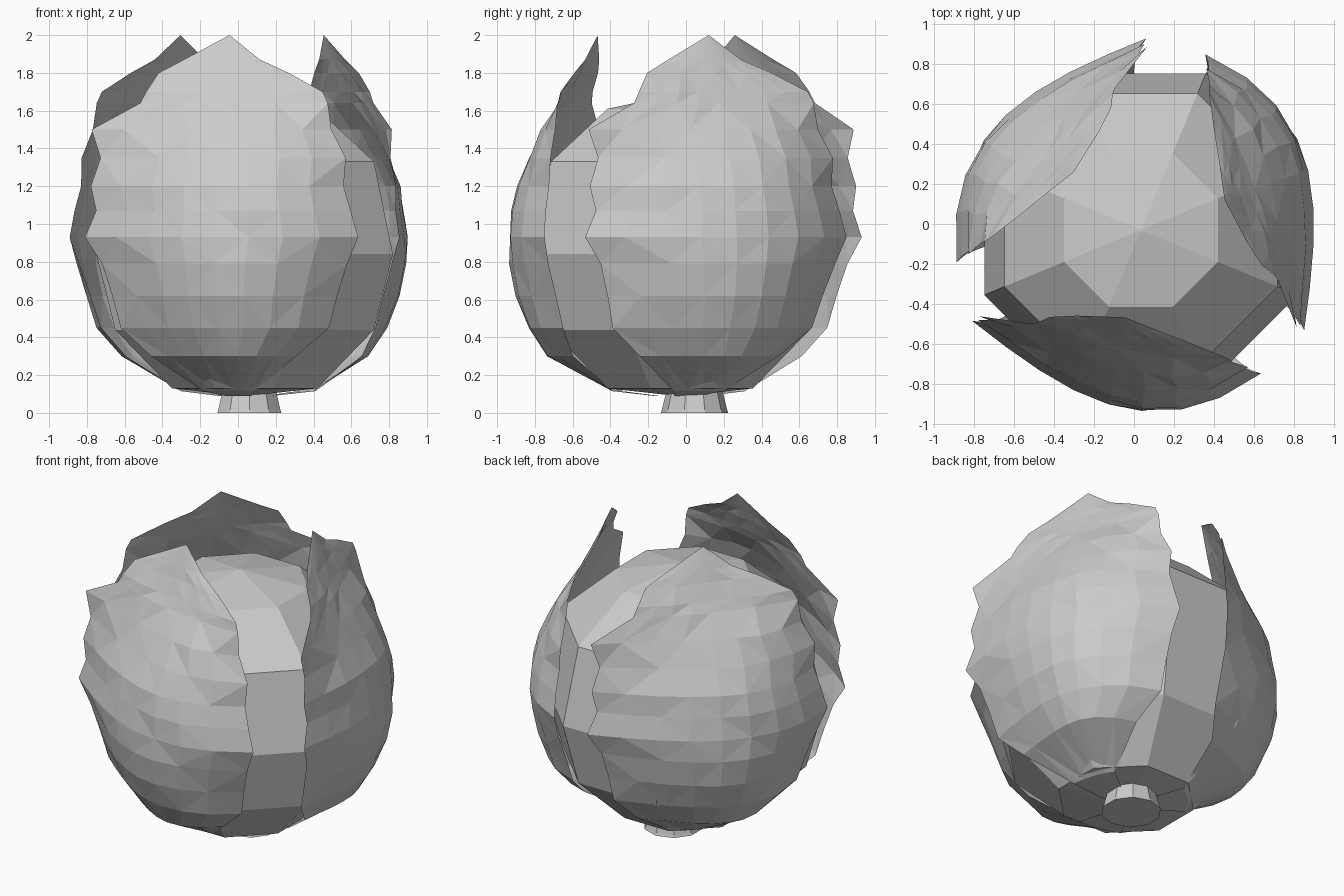
import bpy, math, random

if "Cube" in bpy.data.objects:
    bpy.data.objects.remove(bpy.data.objects["Cube"])

CX, CY = 0.035, -0.03   # shared axis of nut and husk


def make_object(name, verts, faces):
    mesh = bpy.data.meshes.new(name)
    mesh.from_pydata(verts, [], faces)
    mesh.update()
    obj = bpy.data.objects.new(name, mesh)
    bpy.context.collection.objects.link(obj)
    return obj


def lathe(name, profile, sides, cx, cy):
    """Faceted solid from (flat-side distance, z) rings."""
    verts, faces = [], []
    for apothem, z in profile:
        r = apothem / math.cos(math.pi / sides)
        for i in range(sides):
            a = 2 * math.pi * (i + 0.5) / sides
            verts.append((cx + r * math.cos(a), cy + r * math.sin(a), z))
    for k in range(len(profile) - 1):
        for i in range(sides):
            j = (i + 1) % sides
            a, b = k * sides, (k + 1) * sides
            faces.append((a + i, a + j, b + j, b + i))
    faces.append(tuple(reversed(range(sides))))
    n = len(verts)
    faces.append(tuple(range(n - sides, n)))
    return make_object(name, verts, faces)


# Nut: eight-sided faceted ball
lathe("nut", [(0.02, 0.09), (0.385, 0.13), (0.685, 0.44), (0.785, 0.84),
              (0.685, 1.33), (0.385, 1.61), (0.01, 1.69)], 8, CX, CY)

# Stem stub
lathe("stem", [(0.17, 0.0), (0.165, 0.015), (0.14, 0.12)], 10, 0.06, 0.045)

# Husk leaf rows: z, middle depth, edge depth, left width, right width
ROWS = [
    (0.09, 0.14, 0.13, 0.08, 0.06),
    (0.115, 0.36, 0.34, 0.16, 0.12),
    (0.30, 0.69, 0.51, 0.41, 0.37),
    (0.45, 0.79, 0.53, 0.57, 0.55),
    (0.62, 0.86, 0.56, 0.61, 0.60),
    (0.79, 0.885, 0.59, 0.66, 0.66),
    (0.93, 0.885, 0.60, 0.75, 0.72),
    (1.07, 0.87, 0.60, 0.69, 0.68),
    (1.20, 0.84, 0.59, 0.72, 0.64),
    (1.35, 0.77, 0.58, 0.67, 0.65),
    (1.50, 0.69, 0.57, 0.72, 0.57),
    (1.64, 0.61, 0.56, 0.46, 0.55),
    (1.70, 0.58, 0.55, 0.43, 0.52),
    (1.80, 0.53, 0.51, 0.37, 0.33),
    (1.87, 0.50, 0.48, 0.24, 0.17),
]
COLS = 8


def husk_leaf(name, angle):
    rng = random.Random(4)
    out = (math.cos(angle), math.sin(angle))
    side = (-out[1], out[0])
    verts, faces = [], []

    def add(u, d, z):
        verts.append((CX + out[0] * d + side[0] * u,
                      CY + out[1] * d + side[1] * u, z))

    for k, (z, mid, edge, left, right) in enumerate(ROWS):
        skew = 0.09 if 2 <= k <= 10 else 0.0     # bulge leans to one side
        for c in range(COLS + 1):
            t = 2 * c / COLS - 1
            u = t * (left if t < 0 else right)
            d = mid + (edge - mid) * t * t + skew * t * (1 - t * t)
            if 0 < c < COLS and 2 < k < len(ROWS) - 1:   # uneven surface
                d += rng.uniform(-0.006, 0.006)
            add(u, d, z)
    n = COLS + 1
    for k in range(len(ROWS) - 1):
        for c in range(COLS):
            a = k * n + c
            if (k + c) % 2:
                faces += [(a, a + 1, a + n + 1), (a, a + n + 1, a + n)]
            else:
                faces += [(a, a + 1, a + n), (a + 1, a + n + 1, a + n)]
    # Pointed tip
    add(0, 0.445, 2.0)
    tip, base = len(verts) - 1, (len(ROWS) - 1) * n
    faces += [(base + c, base + c + 1, tip) for c in range(COLS)]
    return make_object(name, verts, faces)


# Three leaves wrapped round the nut
for i in range(3):
    husk_leaf(f"husk_leaf_{i + 1}", math.radians(19.7 + 120 * i))
